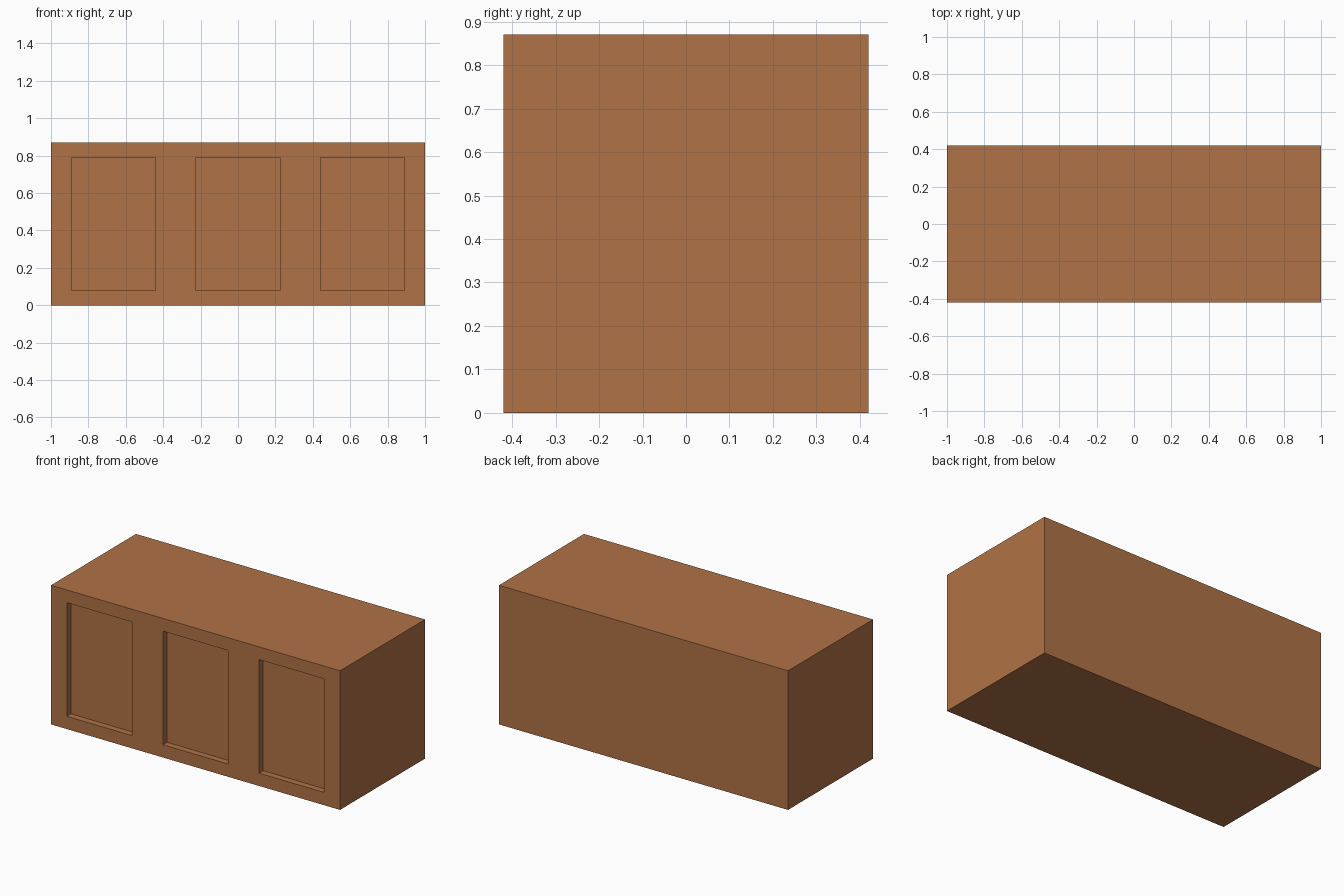
import bpy, bmesh
from mathutils import Vector

if "Cube" in bpy.data.objects:
    bpy.data.objects.remove(bpy.data.objects["Cube"])

W, D, H = 2.0, 0.84, 0.87
PANEL_W, PANEL_BOTTOM, PANEL_TOP = 0.45, 0.08, 0.79
PANEL_CENTRES = (-0.665, 0.0, 0.665)
DEPTH = 0.04

wood = bpy.data.materials.new("warm_brown_wood")
wood.diffuse_color = (0.434, 0.171, 0.061, 1)
wood.use_nodes = True
wood.node_tree.nodes["Principled BSDF"].inputs["Base Color"].default_value = wood.diffuse_color

# Solid counter body
bm = bmesh.new()
bmesh.ops.create_cube(bm, size=1)
for v in bm.verts:
    v.co = Vector((v.co.x * W, v.co.y * D, (v.co.z + 0.5) * H))


def cut(point, normal):
    bmesh.ops.bisect_plane(bm, geom=bm.verts[:] + bm.edges[:] + bm.faces[:],
                           plane_co=point, plane_no=normal)


# Panel outlines
for cx in PANEL_CENTRES:
    for side in (-1, 1):
        cut((cx + side * PANEL_W / 2, 0, 0), (1, 0, 0))
for z in (PANEL_BOTTOM, PANEL_TOP):
    cut((0, 0, z), (0, 0, 1))

# Three recessed front panels
bm.normal_update()
panels = []
for f in bm.faces:
    c = f.calc_center_median()
    if (f.normal.y < -0.9 and PANEL_BOTTOM < c.z < PANEL_TOP
            and any(abs(c.x - cx) < 0.01 for cx in PANEL_CENTRES)):
        panels.append(f)
bmesh.ops.inset_individual(bm, faces=panels, thickness=0, depth=-DEPTH)
bmesh.ops.recalc_face_normals(bm, faces=bm.faces[:])

mesh = bpy.data.meshes.new("counter_body")
bm.to_mesh(mesh)
bm.free()
mesh.materials.append(wood)
body = bpy.data.objects.new("counter_body", mesh)
bpy.context.collection.objects.link(body)
